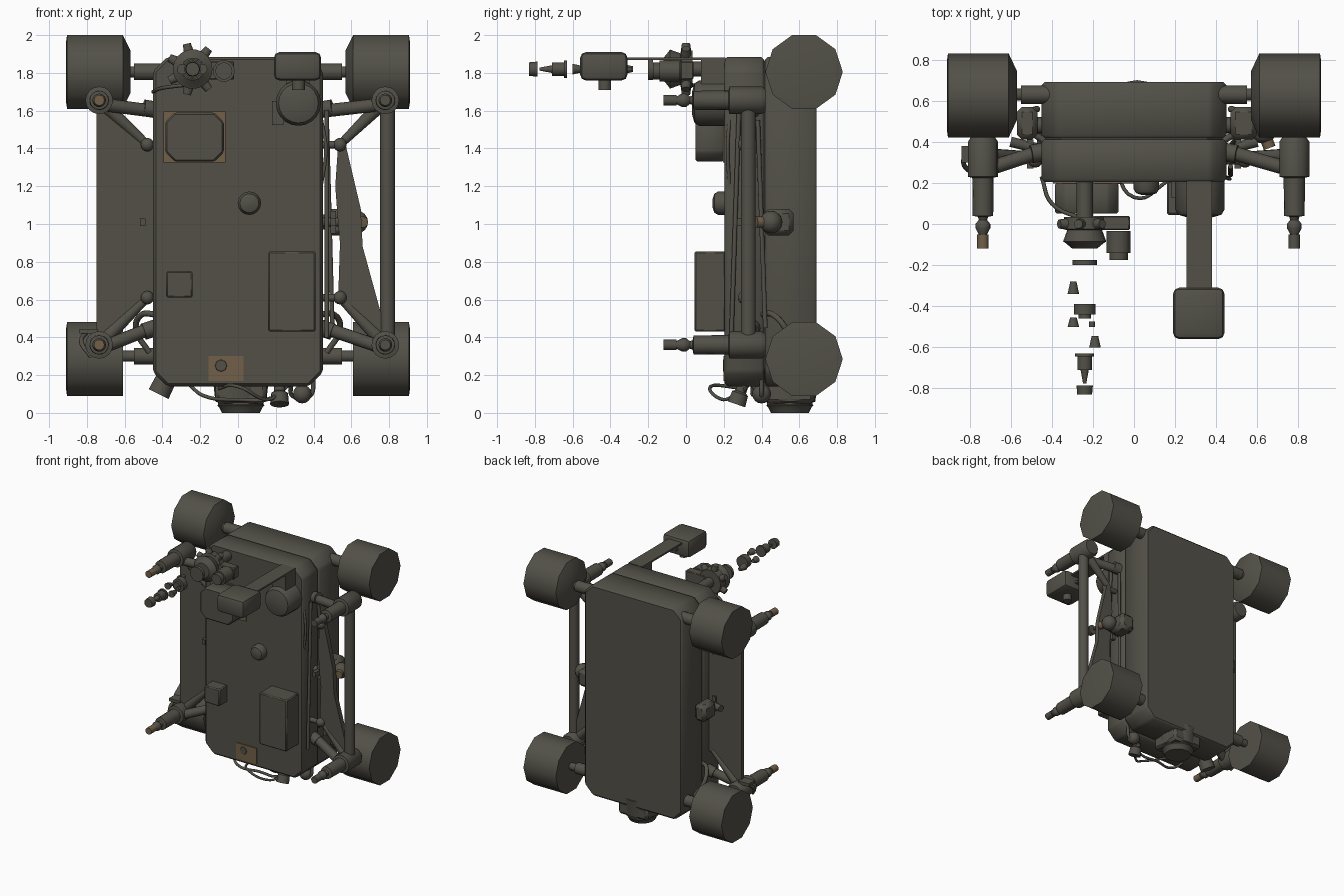
import bpy, bmesh, math
from mathutils import Vector, Matrix

def mat(name, c):
    m = bpy.data.materials.new(name)
    m.diffuse_color = (*c, 1)
    return m

OLIVE = mat("olive_grey", (0.085, 0.081, 0.064))
BROWN = mat("bronze_brown", (0.17, 0.118, 0.066))

def finish(name, bm, m=OLIVE, bevel=0, segs=1):
    if bevel:
        bmesh.ops.bevel(bm, geom=bm.edges[:], offset=bevel, segments=segs, affect='EDGES', profile=0.5)
    bmesh.ops.recalc_face_normals(bm, faces=bm.faces[:])
    me = bpy.data.meshes.new(name)
    bm.to_mesh(me); bm.free()
    me.materials.append(m)
    o = bpy.data.objects.new(name, me)
    bpy.context.collection.objects.link(o)
    return o

def box(name, x, y, z, bevel=0, segs=1, m=OLIVE):
    bm = bmesh.new()
    bmesh.ops.create_cube(bm, size=1)
    for v in bm.verts:
        v.co = Vector([(a + b) / 2 + c * (b - a) for (a, b), c in zip((x, y, z), v.co)])
    return finish(name, bm, m, bevel, segs)

def lathe(name, start, direction, profile, n=14, m=OLIVE, spin=0):
    """profile: (distance along axis, radius) pairs, closed at both ends"""
    rot = Vector(direction).to_track_quat('Z', 'Y').to_matrix()
    bm = bmesh.new()
    rings = [[bm.verts.new(Vector(start) + rot @ Vector((r * math.cos(a), r * math.sin(a), d)))
              for a in [spin + 2 * math.pi * i / n for i in range(n)]] for d, r in profile]
    for a, b in zip(rings, rings[1:]):
        for i in range(n):
            bm.faces.new((a[i], a[(i + 1) % n], b[(i + 1) % n], b[i]))
    bm.faces.new(rings[0]); bm.faces.new(rings[-1])
    return finish(name, bm, m)

def cyl(name, a, b, r, r2=None, n=14, m=OLIVE):
    d = Vector(b) - Vector(a)
    return lathe(name, a, d, [(0, r), (d.length, r if r2 is None else r2)], n, m)

def ball(name, p, r, m=OLIVE):
    bm = bmesh.new()
    bmesh.ops.create_uvsphere(bm, u_segments=14, v_segments=8, radius=r, matrix=Matrix.Translation(p))
    return finish(name, bm, m)

def plate(name, pts, y0, y1, bevel=0):
    """xz outline extruded along y"""
    bm = bmesh.new()
    f = bm.faces.new([bm.verts.new((x, y0, z)) for x, z in pts])
    g = bmesh.ops.extrude_face_region(bm, geom=[f])
    bmesh.ops.translate(bm, vec=(0, y1 - y0, 0), verts=[v for v in g['geom'] if isinstance(v, bmesh.types.BMVert)])
    return finish(name, bm, OLIVE, bevel)

def hose(name, pts, r):
    cu = bpy.data.curves.new(name, 'CURVE')
    cu.dimensions = '3D'; cu.bevel_depth = r; cu.bevel_resolution = 2; cu.resolution_u = 6
    s = cu.splines.new('BEZIER'); s.bezier_points.add(len(pts) - 1)
    for b, p in zip(s.bezier_points, pts):
        b.co = p; b.handle_left_type = b.handle_right_type = 'AUTO'
    cu.materials.append(OLIVE)
    o = bpy.data.objects.new(name, cu)
    bpy.context.collection.objects.link(o)

# hull: two stacked slabs with cut corners
def octo(w, z0, z1, c):
    return [(-w, z0 + c), (-w + c, z0), (w - c, z0), (w, z0 + c), (w, z1 - c), (w - c, z1), (-w + c, z1), (-w, z1 - c)]
plate("hull_front", octo(0.45, 0.14, 1.885, 0.075), 0.205, 0.412, 0.015)
plate("hull_back", octo(0.45, 0.14, 1.885, 0.075), 0.418, 0.69, 0.015)
plate("hull_core", octo(0.43, 0.16, 1.865, 0.075), 0.3, 0.6)

# wheels and axles
for s in (-1, 1):
    for z in (0.285, 1.805):
        top = z > 1
        prof = [(0, 0.17), (0.005, 0.205), (0.3, 0.205)] + ([(0.34, 0.12)] if top else [(0.302, 0.15)])
        w = lathe("wheel", (0, 0, 0), (0, 0, 1), prof, 10)
        for v in w.data.vertices:
            d, y, h = v.co.z, v.co.x, v.co.y
            v.co = (s * (0.91 - d), 0.625 + y, z + h)
        bm = bmesh.new(); bm.from_mesh(w.data)
        bmesh.ops.recalc_face_normals(bm, faces=bm.faces[:]); bm.to_mesh(w.data); bm.free()
        cyl("axle", (s * 0.4, 0.63, z + (0 if top else 0.015)), (s * 0.63, 0.63, z + (0 if top else 0.015)), 0.03)
        cyl("axle_sleeve", (s * 0.41, 0.63, z + (0 if top else 0.015)), (s * 0.55, 0.63, z + (0 if top else 0.015)), 0.045)

# corner thrusters pointing forward
for x in (-0.735, 0.78):
    s = 1 if x > 0 else -1
    for z in (0.36, 1.655):
        lathe("corner_thruster", (x, 0.42, z), (0, -1, 0),
              [(0, 0.06), (0.02, 0.073), (0.19, 0.073), (0.195, 0.052), (0.38, 0.05), (0.385, 0.025), (0.4, 0.02),
               (0.42, 0.036), (0.44, 0.036), (0.475, 0.018)], 16)
        cyl("thruster_tip", (x, -0.05, z), (x, -0.12, z), 0.028, n=12, m=BROWN if s < 0 else OLIVE)
        inner = 0.53 if z > 1 else 0.47
        cyl("support_arm", (x, 0.26, z - 0.02), (s * 0.43, 0.36, z - 0.06 if z > 1 else z + 0.1), 0.035)
        zj = 1.42 if z > 1 else 0.61
        xj = 0.54 if s > 0 else -0.48
        cyl("diagonal_strut", (x, 0.33, z), (xj, 0.33, zj), 0.04, 0.022)
        ball("strut_joint", (xj, 0.31, zj), 0.036)
        cyl("joint_pin", (xj, 0.31, zj), (s * 0.43, 0.31, zj), 0.02)
        cyl("brace_collar", (s * 0.44, 0.35, z - 0.05 if z > 1 else z + 0.09), (s * 0.5, 0.34, z - 0.04 if z > 1 else z + 0.07), 0.045)

# left sheet, right frame tube and blade
plate("left_panel", [(-0.75, 0.36), (-0.7, 0.36), (-0.47, 0.6), (-0.44, 0.6), (-0.44, 1.42), (-0.47, 1.42), (-0.68, 1.65), (-0.75, 1.65)], 0.315, 0.345)
cyl("frame_tube", (0.792, 0.33, 0.36), (0.792, 0.33, 1.655), 0.04)
plate("right_blade", [(0.53, 0.6), (0.75, 0.37), (0.8, 0.37), (0.66, 0.88), (0.65, 1.08), (0.57, 1.42), (0.53, 1.42), (0.515, 1.2), (0.53, 1.0), (0.54, 0.9)], 0.31, 0.35)
cyl("side_rod", (0.47, 0.24, 0.4), (0.47, 0.28, 1.6), 0.012)
cyl("side_rod", (0.5, 0.42, 0.45), (0.47, 0.38, 1.55), 0.012)

# side thruster pods
for s in (-1, 1):
    e = 0.57 if s < 0 else 0.6
    cyl("pod_mount", (s * 0.44, 0.48, 1.01), (s * 0.49, 0.48, 1.01), 0.04)
    box("side_pod", sorted((s * 0.47, s * e)), (0.41, 0.57), (0.94, 1.08), 0.025)
    cyl("pod_axis", (s * 0.44, 0.36, 1.01), (s * 0.6, 0.4, 1.01), 0.025)
    box("pod_cross", sorted((s * 0.49, s * 0.52)), (0.27, 0.41), (0.99, 1.03))
    box("pod_cross", sorted((s * 0.49, s * 0.52)), (0.33, 0.36), (0.95, 1.07))
ball("pod_nozzle", (0.63, 0.45, 1.01), 0.06)
cyl("pod_nozzle_tip", (0.645, 0.41, 1.01), (0.66, 0.37, 1.01), 0.03, m=BROWN)

# front face equipment
box("window_plate", (-0.395, -0.065), (0.196, 0.207), (1.325, 1.595), m=BROWN)
plate("window_housing", octo(0.155, 1.33, 1.59, 0.05), 0.05, 0.2, 0.01).location.x = -0.23
box("equipment_box", (0.16, 0.41), (0.045, 0.21), (0.43, 0.855), 0.008)
box("small_box", (-0.38, -0.24), (0.1, 0.21), (0.61, 0.75), 0.008)
lathe("round_knob", (0.06, 0.21, 1.11), (0, -1, 0), [(0, 0.062), (0.04, 0.062), (0.06, 0.05), (0.07, 0.02)], 16)
box("bronze_patch", (-0.155, 0.03), (0.198, 0.207), (0.17, 0.3), m=BROWN)
lathe("patch_fitting", (-0.09, 0.21, 0.25), (0, -1, 0), [(0, 0.04), (0.015, 0.03)], 8)
lathe("round_tank", (0.32, 0.21, 1.64), (0, -1, 0), [(0, 0.12), (0.14, 0.12), (0.165, 0.105), (0.178, 0.06)], 20)
box("tank_bracket", (0.18, 0.24), (0.13, 0.21), (1.525, 1.65))

# camera head on its flat boom
box("camera_boom", (0.255, 0.38), (-0.32, 0.11), (1.868, 1.882))
box("boom_root", (0.255, 0.38), (0.08, 0.21), (1.74, 1.882))
box("camera_head", (0.19, 0.44), (-0.56, -0.31), (1.76, 1.91), 0.03, 2)
cyl("camera_foot", (0.32, -0.43, 1.77), (0.32, -0.43, 1.71), 0.035)
box("camera_pin", (0.29, 0.34), (-0.32, -0.285), (1.81, 1.83))

# star shaped docking gear
X, Z = -0.24, 1.82
cyl("gear_shaft", (X, 0.22, Z), (X, 0, Z), 0.04)
lathe("gear_drum", (X, 0.035, Z), (0, -1, 0), [(0, 0.1), (0.06, 0.105), (0.065, 0.085), (0.12, 0.105), (0.13, 0.09), (0.155, 0.06)], 18)
for i in range(7):
    a = 2 * math.pi * i / 7 + 0.9
    d = Vector((math.cos(a), 0, math.sin(a)))
    c = Vector((X, 0, Z))
    cyl("gear_spoke", c + d * 0.08, c + d * 0.138, 0.03, 0.022, 10)
cyl("gear_motor", (-0.075, -0.035, 1.81), (-0.075, -0.14, 1.81), 0.058)
cyl("gear_motor_cap", (-0.075, -0.13, 1.81), (-0.075, -0.175, 1.81), 0.045)
box("gear_bridge", (-0.2, -0.02), (-0.03, 0.04), (1.765, 1.86), 0.006)
cyl("gear_ring", (X, -0.175, Z), (X, -0.2, Z), 0.06)

# loose chain of small parts in front of the gear
for y, y2, dx, r, r2 in ((-0.28, -0.34, -0.055, 0.015, 0.028), (-0.39, -0.44, 0, 0.053, 0.053), (-0.44, -0.46, 0, 0.03, 0.03),
                         (-0.455, -0.5, -0.055, 0.016, 0.028), (-0.475, -0.5, 0.035, 0.015, 0.015), (-0.545, -0.6, 0.05, 0.016, 0.028),
                         (-0.63, -0.645, 0, 0.046, 0.046), (-0.645, -0.71, 0, 0.036, 0.036), (-0.71, -0.775, 0, 0.02, 0.008),
                         (-0.785, -0.83, 0, 0.04, 0.036)):
    cyl("chain_part", (X + dx, y, Z), (X + dx, y2, Z), r, r2, 12)

# underside engine, fittings and hoses
lathe("main_engine", (0.015, 0.55, 0.2), (0, 0, -1), [(0, 0.15), (0.14, 0.135), (0.145, 0.12), (0.155, 0.12), (0.16, 0.125), (0.17, 0.115), (0.2, 0.1)], 20)
box("engine_frame", (-0.12, 0.15), (0.42, 0.68), (0.05, 0.16), 0.02)
cyl("lower_left_nozzle", (-0.36, 0.4, 0.22), (-0.42, 0.4, 0.1), 0.055, 0.06)
lathe("lower_nozzle", (0.22, 0.3, 0.14), (0, -0.35, -1), [(0, 0.03), (0.03, 0.03), (0.04, 0.045), (0.1, 0.05)], 14)
ball("lower_valve", (0.34, 0.4, 0.1), 0.05)
hose("lower_hose", [(-0.26, 0.3, 0.15), (-0.18, 0.25, 0.09), (0, 0.28, 0.07), (0.18, 0.28, 0.08), (0.27, 0.33, 0.15)], 0.01)
hose("front_hose", [(-0.1, 0.3, 0.13), (0, 0.13, 0.14), (0.15, 0.2, 0.07), (0.22, 0.27, 0.1)], 0.009)
hose("valve_hose", [(0.28, 0.35, 0.15), (0.29, 0.4, 0.09), (0.38, 0.4, 0.09), (0.4, 0.4, 0.18)], 0.012)
for s in (-1, 1):
    hose("side_hose", [(s * 0.43, 0.4, 0.52), (s * 0.51, 0.46, 0.52), (s * 0.54, 0.53, 0.44), (s * 0.47, 0.56, 0.32)], 0.016)
hose("gear_hose", [(X, 0.02, 1.74), (-0.4, 0.1, 1.72), (-0.45, 0.23, 1.7)], 0.01)
hose("right_hose", [(0.44, 0.23, 1.56), (0.465, 0.22, 1.4), (0.44, 0.23, 1.2)], 0.01)
hose("thruster_hose", [(-0.8, 0.36, 0.43), (-0.83, 0.3, 0.38), (-0.78, 0.24, 0.3)], 0.012)
box("thruster_tab", (-0.84, -0.74), (0.3, 0.38), (0.42, 0.445))

# keep hard edges, smooth the round parts
for o in bpy.data.objects:
    o.select_set(o.type == 'MESH')
    if o.type == 'MESH':
        bpy.context.view_layer.objects.active = o
bpy.ops.object.shade_smooth_by_angle(angle=math.radians(40))
